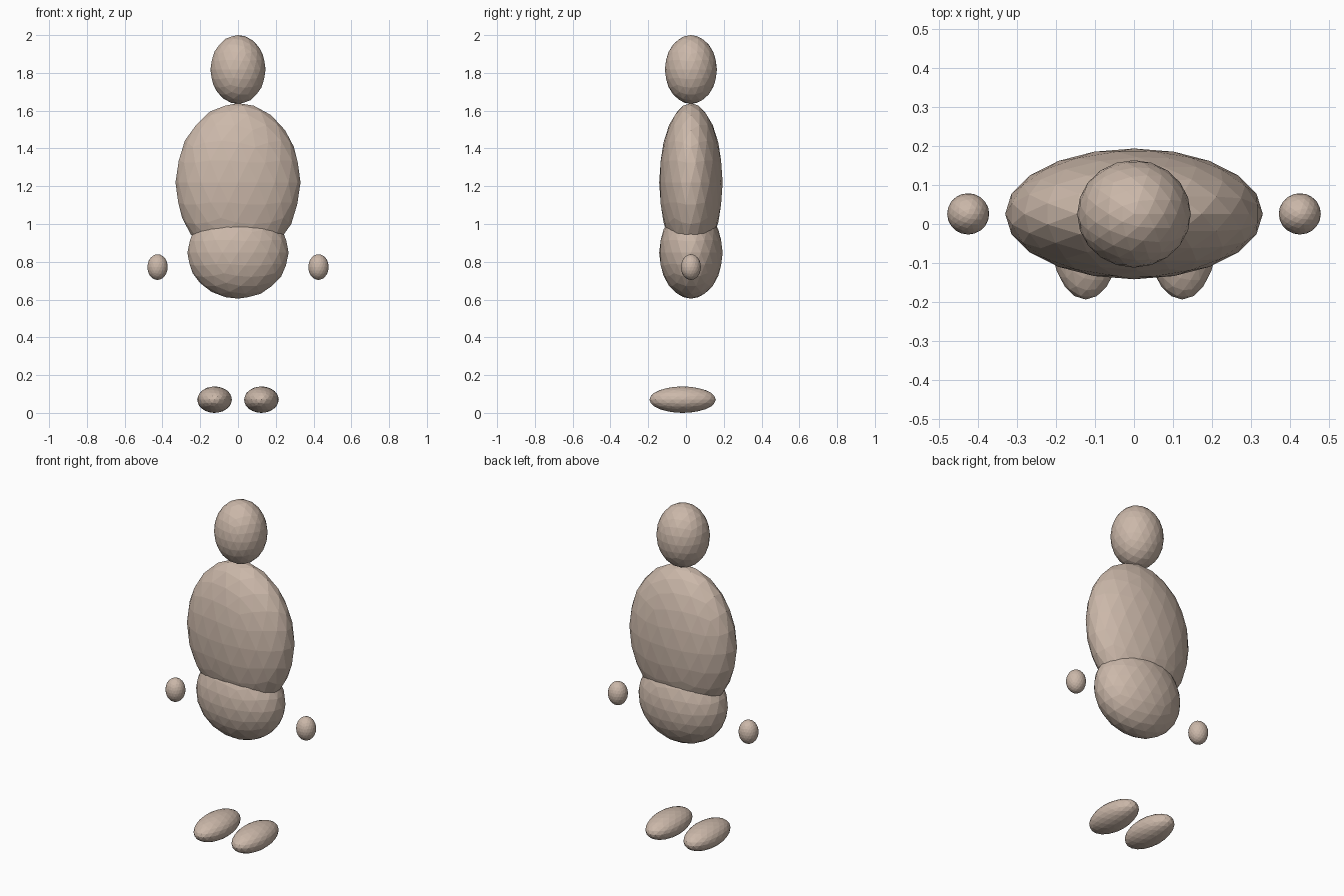
import bpy

# Remove the default cube
cube = bpy.data.objects.get("Cube")
if cube:
    bpy.data.objects.remove(cube, do_unlink=True)

# Single clay-like skin colour
COLOR = (0.60, 0.48, 0.40, 1.0)
skin = bpy.data.materials.new("beige_skin")
skin.use_nodes = True
skin.diffuse_color = COLOR
skin.node_tree.nodes["Principled BSDF"].inputs["Base Color"].default_value = COLOR


def ellipsoid(name, center, radii):
    """Flat-shaded low-poly ellipsoid with its scale baked into the mesh."""
    bpy.ops.mesh.primitive_ico_sphere_add(subdivisions=3, radius=1, location=center)
    obj = bpy.context.object
    obj.name = name
    obj.scale = radii
    bpy.ops.object.transform_apply(location=False, rotation=False, scale=True)
    obj.data.materials.append(skin)
    return obj


BODY_Y = 0.026

# Body core
ellipsoid("head", (0, BODY_Y, 1.818), (0.146, 0.138, 0.182))
ellipsoid("torso", (0, BODY_Y, 1.22), (0.331, 0.168, 0.42))
ellipsoid("pelvis", (0, BODY_Y, 0.848), (0.268, 0.168, 0.243))

# Hands and feet, mirrored across x
for side, s in (("left", 1), ("right", -1)):
    ellipsoid(side + "_hand", (s * 0.426, BODY_Y, 0.772), (0.054, 0.053, 0.068))
    ellipsoid(side + "_foot", (s * 0.124, -0.018, 0.07), (0.092, 0.176, 0.07))
